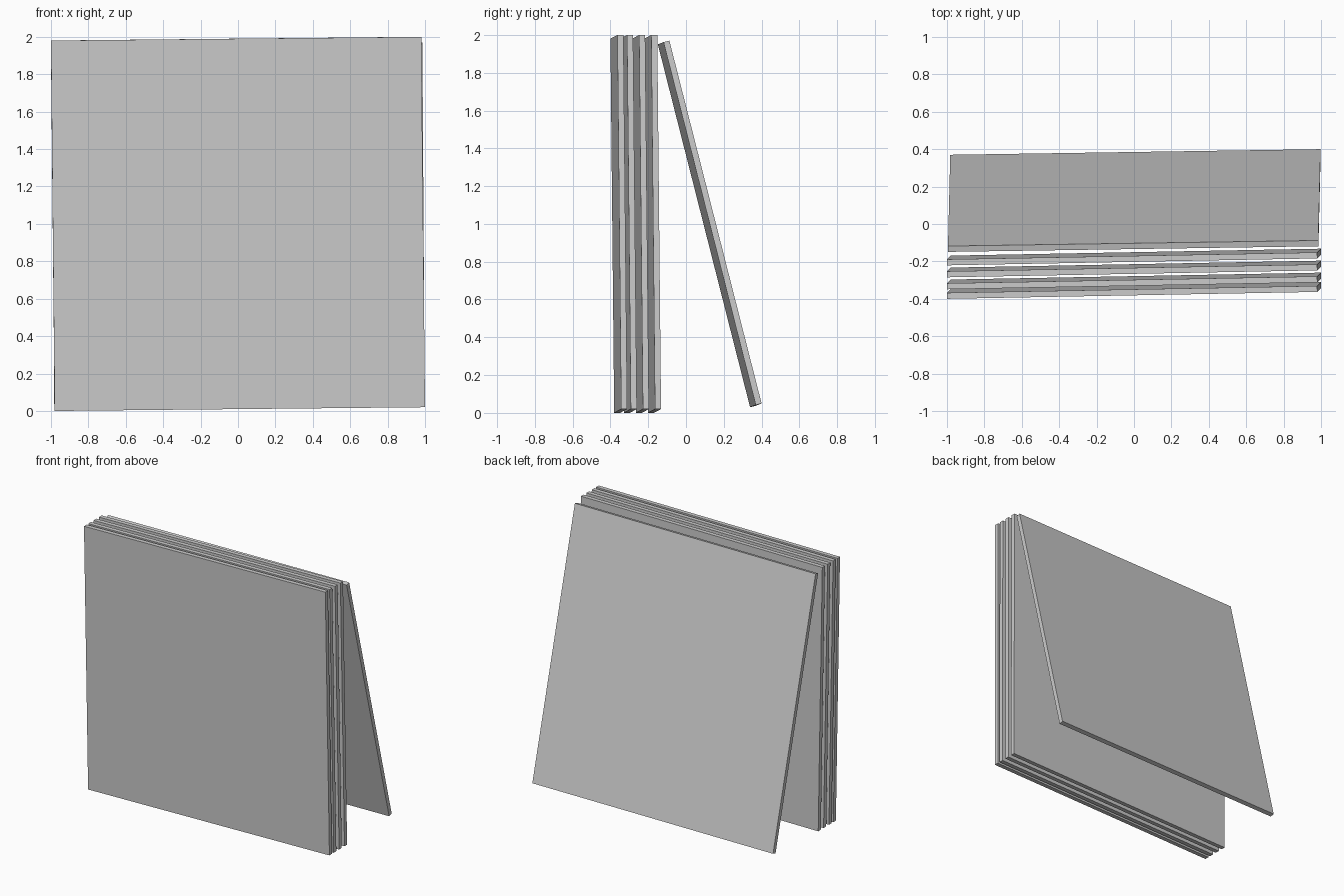
import bpy
import bmesh
from mathutils import Vector

if "Cube" in bpy.data.objects:
    bpy.data.objects.remove(bpy.data.objects["Cube"])


def sheet(name, corner, across, up, thickness=0.032):
    """Flat square board from its front lower left corner and two edges."""
    corner, across, up = Vector(corner), Vector(across), Vector(up)
    depth = up.cross(across).normalized() * thickness
    bm = bmesh.new()
    outline = [corner, corner + across, corner + across + up, corner + up]
    face = bm.faces.new([bm.verts.new(p) for p in outline])
    ext = bmesh.ops.extrude_face_region(bm, geom=[face], use_keep_orig=True)
    moved = [v for v in ext["geom"] if isinstance(v, bmesh.types.BMVert)]
    bmesh.ops.translate(bm, verts=moved, vec=depth)
    bmesh.ops.recalc_face_normals(bm, faces=bm.faces[:])
    mesh = bpy.data.meshes.new(name)
    bm.to_mesh(mesh)
    bm.free()
    bpy.context.collection.objects.link(bpy.data.objects.new(name, mesh))


# Stack of nearly upright boards, slightly twisted
for i, y in enumerate((-0.38, -0.329, -0.265, -0.201)):
    sheet(f"upright_board_{i + 1}", (-0.98, y, 0),
          (1.98, 0.037, 0.02), (-0.02, -0.02, 1.98))

# Board leaning against the back of the stack
sheet("leaning_board", (-0.982, 0.339, 0.03),
      (1.98, 0.03, 0.012), (-0.012, -0.488, 1.92))
